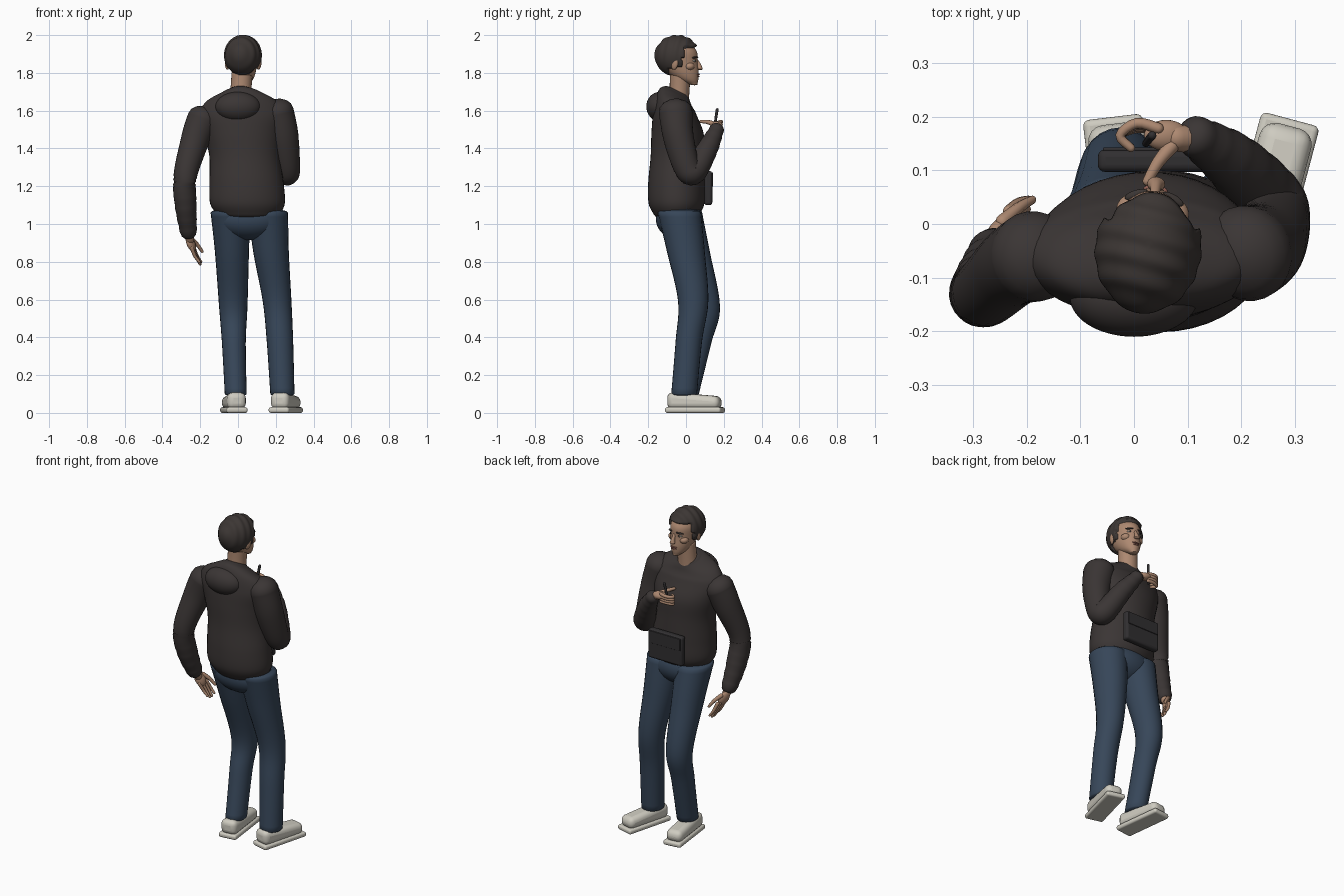
import bpy, bmesh, math
from mathutils import Vector, Matrix

cube = bpy.data.objects.get("Cube")
if cube:
    bpy.data.objects.remove(cube)


def material(name, r, g, b):
    m = bpy.data.materials.new(name)
    m.use_nodes = True
    m.diffuse_color = (r, g, b, 1)
    bsdf = m.node_tree.nodes["Principled BSDF"]
    bsdf.inputs["Base Color"].default_value = (r, g, b, 1)
    bsdf.inputs["Roughness"].default_value = 0.8
    return m


JACKET = material("charcoal jacket", .043, .036, .035)
JEANS = material("navy denim", .038, .062, .1)
SKIN = material("skin", .42, .25, .165)
HAIR = material("dark hair", .045, .037, .034)
SHOE = material("off white shoe", .62, .6, .53)
POUCH = material("black pouch", .03, .028, .03)
LIP = material("lips", .27, .11, .085)
EYE = material("eye white", .6, .56, .5)


def finish(name, bm, mat, matrix=None):
    """Turn a bmesh into a smooth object."""
    bmesh.ops.recalc_face_normals(bm, faces=bm.faces)
    mesh = bpy.data.meshes.new(name)
    bm.to_mesh(mesh)
    bm.free()
    mesh.materials.append(mat)
    for p in mesh.polygons:
        p.use_smooth = True
    ob = bpy.data.objects.new(name, mesh)
    bpy.context.collection.objects.link(ob)
    if matrix:
        ob.matrix_world = matrix
    return ob


def spline(points, steps):
    """Smooth curve through tuples of any length."""
    pts = [Vector(p) for p in points]
    pts = [pts[0]] + pts + [pts[-1]]
    out = []
    for a, b, c, d in zip(pts, pts[1:], pts[2:], pts[3:]):
        for i in range(steps):
            t = i / steps
            out.append((b * 2 + (c - a) * t + (a * 2 - b * 5 + c * 4 - d) * t ** 2
                        + (b * 3 - a - c * 3 + d) * t ** 3) / 2)
    return out + [pts[-1]]


def loft(name, points, mat, flat=False, cap=1, seg=24, steps=6, warp=None, folds=0, matrix=None):
    """Skin elliptical rings (x, y, z, rx, ry) with domed ends."""
    rings = []
    path = spline(points, steps)
    for i, p in enumerate(path):
        a, b = path[max(i - 1, 0)], path[min(i + 1, len(path) - 1)]
        way = Vector(b[:3]) - Vector(a[:3])
        way.normalize()
        k = i / (len(path) - 1)
        swell = 1 + folds * max(0, k - .5) * math.sin(i * 2.1)
        rings.append((Vector(p[:3]), way, p[3] * swell, p[4] * swell))

    def dome(ring, sign):
        c, way, rx, ry = ring
        return [(c + way * sign * cap * min(rx, ry) * math.sin(t), way,
                 rx * math.cos(t), ry * math.cos(t)) for t in (.4, .8, 1.2, 1.5)]
    rings = dome(rings[0], -1)[::-1] + rings + dome(rings[-1], 1)
    bm = bmesh.new()
    loops = []
    for c, way, rx, ry in rings:
        turn = Matrix.Identity(3) if flat else way.to_track_quat('Z', 'Y').to_matrix()
        loop = []
        for j in range(seg):
            t = math.tau * j / seg
            v = c + turn @ Vector((rx * math.cos(t), ry * math.sin(t), 0))
            loop.append(bm.verts.new(warp(v) if warp else v))
        loops.append(loop)
    for a, b in zip(loops, loops[1:]):
        for j in range(seg):
            n = (j + 1) % seg
            bm.faces.new((a[j], a[n], b[n], b[j]))
    bm.faces.new(loops[0])
    bm.faces.new(loops[-1])
    return finish(name, bm, mat, matrix)


def tube(name, points, r0, r1, mat, matrix=None):
    """Round tube tapering from r0 to r1."""
    n = len(points) - 1
    rs = [r0 + (r1 - r0) * i / n for i in range(n + 1)]
    return loft(name, [(*p, r, r) for p, r in zip(points, rs)], mat, seg=10, steps=4, matrix=matrix)


def blob(name, loc, size, mat, matrix=Matrix(), turn=(0, 0, 0), shape=None, detail=24):
    bm = bmesh.new()
    bmesh.ops.create_uvsphere(bm, u_segments=detail * 2, v_segments=detail, radius=1)
    for v in bm.verts:
        if shape:
            v.co = shape(v.co.copy())
        v.co = Vector(a * b for a, b in zip(v.co, size))
    rot = Matrix.Rotation(turn[2], 4, 'Z') @ Matrix.Rotation(turn[1], 4, 'Y') @ Matrix.Rotation(turn[0], 4, 'X')
    return finish(name, bm, mat, matrix @ Matrix.Translation(loc) @ rot)


def box(name, loc, size, mat, bevel, yaw=0, toe=1):
    """Rounded box; toe lowers the top of its +y end."""
    bm = bmesh.new()
    bmesh.ops.create_cube(bm, size=1)
    for v in bm.verts:
        if v.co.y > 0 and v.co.z > 0:
            v.co.z = toe - .5
        v.co = Vector(a * b for a, b in zip(v.co, size))
    ob = finish(name, bm, mat, Matrix.Translation(loc) @ Matrix.Rotation(yaw, 4, 'Z'))
    mod = ob.modifiers.new("rounding", 'BEVEL')
    mod.width, mod.segments = bevel, 4
    bpy.ops.object.select_all(action='DESELECT')
    bpy.context.view_layer.objects.active = ob
    ob.select_set(True)
    bpy.ops.object.shade_smooth_by_angle(angle=.7)
    return ob


# Jacket: collar drops towards the chest
def collar(v):
    v.z -= max(0, min(1, (v.z - 1.6) / .1)) * (v.y + .06) * .45
    return v


loft("jacket_body", [(.055, -.05, 1.05, .165, .12), (.05, -.05, 1.11, .198, .148),
                     (.045, -.05, 1.22, .196, .15), (.035, -.045, 1.36, .187, .142),
                     (.025, -.045, 1.48, .205, .138), (.02, -.06, 1.58, .225, .115),
                     (.02, -.065, 1.645, .19, .095), (.02, -.06, 1.685, .115, .08),
                     (.015, -.05, 1.705, .072, .064)],
     JACKET, flat=True, cap=.25, seg=40, warp=collar)
blob("hood", (0, -.135, 1.62), (.12, .075, .08), JACKET, turn=(.2, 0, 0))
loft("relaxed_sleeve", [(-.185, -.06, 1.555, .085, .085), (-.225, -.08, 1.45, .074, .078),
                        (-.28, -.13, 1.25, .063, .062), (-.277, -.105, 1.1, .057, .06),
                        (-.262, -.05, .955, .044, .046)],
     JACKET, cap=.8, folds=.08, steps=8)
loft("raised_sleeve", [(.21, -.055, 1.595, .09, .085), (.24, -.04, 1.46, .08, .082),
                       (.262, .005, 1.3, .066, .07), (.25, .045, 1.28, .066, .066),
                       (.185, .115, 1.4, .055, .055), (.115, .163, 1.5, .038, .038)],
     JACKET, cap=.8, folds=.08, steps=8)

# Jeans
blob("seat_of_jeans", (.06, -.035, 1.03), (.19, .125, .115), JEANS)
loft("straight_leg", [(.16, -.035, 1.06, .105, .115), (.175, 0, .85, .094, .1),
                      (.207, .038, .59, .076, .08), (.222, .015, .38, .07, .07),
                      (.235, -.01, .1, .064, .068)], JEANS, flat=True, cap=.2)
loft("bent_leg", [(-.04, -.03, 1.06, .105, .115), (-.032, .025, .85, .09, .102),
                  (-.025, .1, .56, .075, .08), (-.022, .062, .37, .063, .072),
                  (-.012, 0, .1, .058, .068)], JEANS, flat=True, cap=.2)

# Shoes
for side, x, yaw in (("straight", .253, -.26), ("bent", -.022, .12)):
    box(side + "_leg_sole", (x, .048, .015), (.112, .305, .03), SHOE, .012, yaw)
    box(side + "_leg_shoe", (x, .045, .065), (.1, .285, .09), SHOE, .03, yaw, toe=.75)

# Head, in its own slightly turned frame
head = Matrix.Translation((.028, -.035, 0)) @ Matrix.Rotation(-.12, 4, 'Z')
loft("neck", [(.012, -.045, 1.62, .062, .06), (.015, -.035, 1.7, .056, .053),
              (.022, -.03, 1.8, .056, .056)], SKIN, flat=True, cap=.1)
loft("face", [(0, .072, 1.742, .024, .024), (0, .045, 1.765, .046, .056),
              (0, .02, 1.8, .062, .083), (0, -.005, 1.85, .073, .103),
              (0, -.012, 1.91, .077, .106), (0, -.015, 1.955, .06, .078)],
     SKIN, flat=True, cap=.5, seg=32, matrix=head)
loft("nose", [(0, .09, 1.872, .008, .008), (0, .105, 1.842, .011, .012),
              (0, .11, 1.822, .017, .014)], SKIN, flat=True, cap=.5, seg=12, matrix=head)
blob("upper_lip", (0, .099, 1.792), (.023, .01, .005), LIP, head, detail=10)
blob("lower_lip", (0, .096, 1.782), (.02, .011, .006), LIP, head, detail=10)
for side, s in (("left", -1), ("right", 1)):
    blob(side + "_ear", (s * .084, -.015, 1.85), (.012, .02, .034), SKIN, head, (-.2, 0, s * -.4), detail=12)
    blob(side + "_cheek", (s * .04, .058, 1.835), (.028, .028, .022), SKIN, head, detail=12)
    blob(side + "_eye", (s * .032, .082, 1.864), (.014, .009, .006), EYE, head, (0, 0, s * -.4), detail=10)
    blob(side + "_iris", (s * .031, .09, 1.864), (.006, .003, .006), HAIR, head, detail=8)
    blob(side + "_brow", (s * .034, .086, 1.882), (.023, .009, .005), HAIR, head, (0, s * .12, s * -.4), detail=10)


# Wavy hair, sunk below the skin where the face and ears show
def waves(v):
    face = v.y > .42 and v.z < .42
    temple = v.y > .1 and v.z < -.1 and not (v.y < .34 and v.z > -.55)
    nape = v.z < -.6 and v.y > -.35
    if face or temple or nape:
        return v * .72
    crest = max(0, min(1, v.z + .7))
    return v * (1 + .022 * crest * math.sin(v.y * 17 + v.x * 2 - v.z * 2))


blob("hair", (0, -.012, 1.89), (.099, .119, .11), HAIR, head, shape=waves, detail=44)

# Relaxed hand with hanging fingers
blob("relaxed_palm", (-.25, -.015, .898), (.019, .032, .048), SKIN, turn=(.4, -.25, -.5), detail=14)
tube("relaxed_wrist", [(-.262, -.05, .96), (-.255, -.03, .92)], .027, .024, SKIN)
for i in range(4):
    y, drop = -.03 + i * .018, .012 * abs(i - 1.5)
    tube(f"relaxed_finger_{i + 1}", [(-.246 + i * .004, y, .875), (-.228 + i * .004, y + .016, .83),
                                     (-.205 + i * .003, y + .022, .782 + drop)], .0105, .007, SKIN)
tube("relaxed_thumb", [(-.245, .005, .92), (-.215, .03, .89), (-.19, .045, .855)], .013, .008, SKIN)

# Raised hand gripping a pen
tube("raised_wrist", [(.125, .157, 1.49), (.08, .16, 1.52)], .027, .025, SKIN)
blob("raised_palm", (.06, .165, 1.522), (.042, .029, .022), SKIN, turn=(0, .2, 0), detail=14)
for i in range(4):
    z = 1.54 - i * .015
    tube(f"raised_finger_{i + 1}", [(.045, .178, z), (.005, .188 - i * .003, z),
                                    (-.026, .165, z - .004), (-.006, .142, z - .006)], .0105, .008, SKIN)
tube("raised_thumb", [(.07, .145, 1.53), (.045, .115, 1.54), (.025, .08, 1.543)], .014, .009, SKIN)
tube("pen", [(.022, .15, 1.5), (.028, .158, 1.56), (.034, .165, 1.605)], .007, .008, POUCH)

# Belt pouch
box("pouch", (.05, .118, 1.19), (.235, .042, .18), POUCH, .014)
box("pouch_flap", (.05, .139, 1.235), (.215, .008, .075), POUCH, .003)
